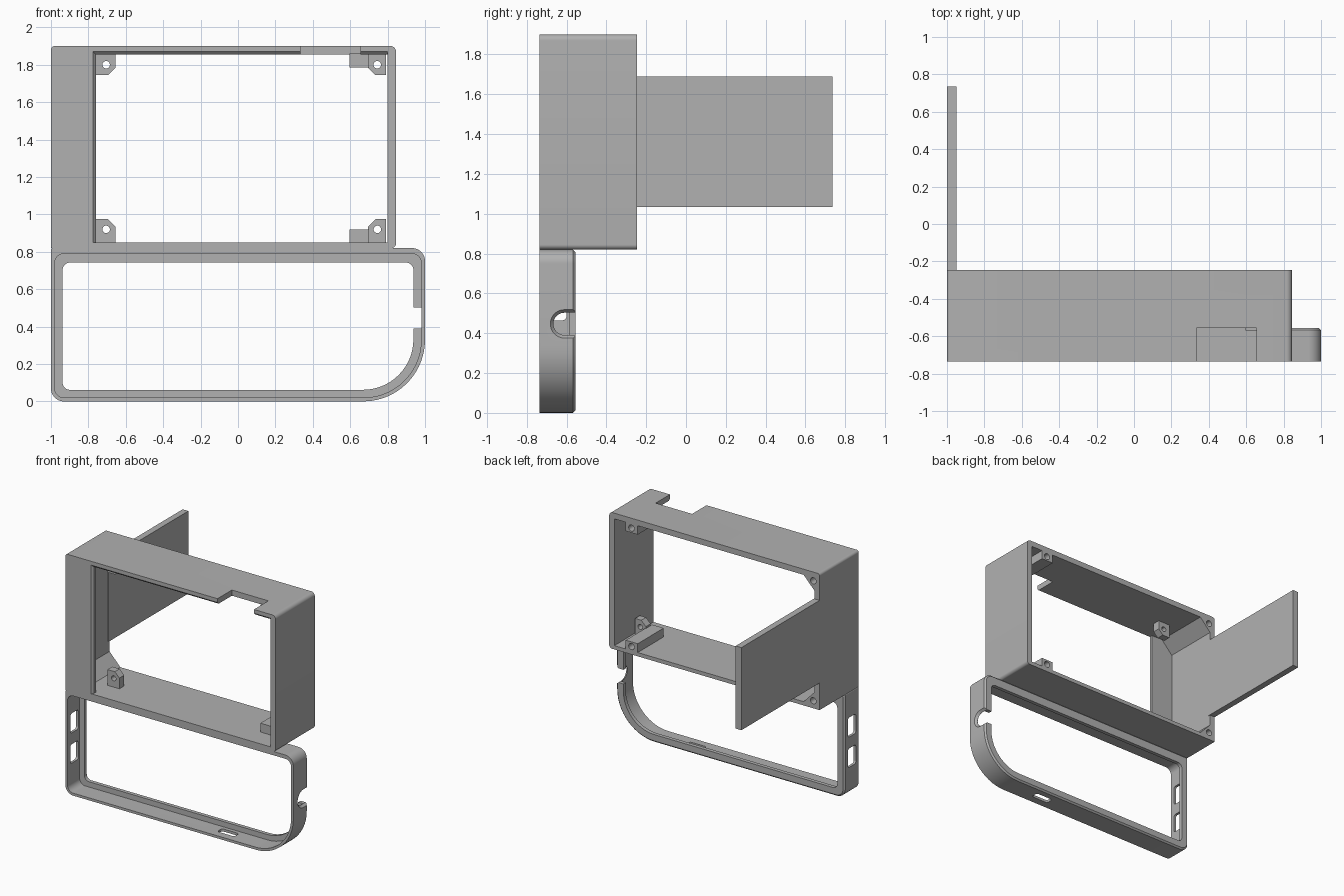
import bpy, bmesh
from math import sin, cos, pi, radians

cube = bpy.data.objects.get("Cube")
if cube:
    bpy.data.objects.remove(cube)

GREY = (0.44, 0.44, 0.44, 1)
mat = bpy.data.materials.new("plain_grey")
mat.use_nodes = True
mat.diffuse_color = GREY
mat.node_tree.nodes["Principled BSDF"].inputs["Base Color"].default_value = GREY

FRONT, BACK, FRAME_BACK = -0.735, -0.245, -0.555


def rounded(x0, x1, z0, z1, radii, steps=10):
    """Rectangle with radii for bottom left, bottom right, top right, top left."""
    bl, br, tr, tl = radii
    corners = [(x0 + bl, z0 + bl, bl, pi), (x1 - br, z0 + br, br, 1.5 * pi),
               (x1 - tr, z1 - tr, tr, 0), (x0 + tl, z1 - tl, tl, pi / 2)]
    pts = []
    for cx, cz, r, start in corners:
        n = steps if r > 0 else 0
        for i in range(n + 1):
            a = start + pi / 2 * i / max(n, 1)
            pts.append((cx + r * cos(a), cz + r * sin(a)))
    return pts


def rect(x0, x1, z0, z1):
    return rounded(x0, x1, z0, z1, (0, 0, 0, 0))


def circle(x, z, r, n=24):
    return [(x + r * cos(2 * pi * i / n), z + r * sin(2 * pi * i / n)) for i in range(n)]


def loft(name, sections, axis="y"):
    """Solid through (position, profile) sections along one axis."""
    place = {"x": lambda d, p: (d, p[0], p[1]),
             "y": lambda d, p: (p[0], d, p[1]),
             "z": lambda d, p: (p[0], p[1], d)}[axis]
    bm = bmesh.new()
    rings = [[bm.verts.new(place(d, p)) for p in prof] for d, prof in sections]
    for a, b in zip(rings, rings[1:]):
        for i in range(len(a)):
            j = (i + 1) % len(a)
            bm.faces.new((a[i], a[j], b[j], b[i]))
    bm.faces.new(rings[0])
    bm.faces.new(rings[-1])
    bmesh.ops.recalc_face_normals(bm, faces=bm.faces)
    mesh = bpy.data.meshes.new(name)
    bm.to_mesh(mesh)
    bm.free()
    mesh.materials.append(mat)
    obj = bpy.data.objects.new(name, mesh)
    bpy.context.collection.objects.link(obj)
    return obj


def prism(name, profile, d0, d1, axis="y"):
    return loft(name, [(d0, profile), (d1, profile)], axis)


def cut(obj, cutters):
    """Subtract the cutters, bake the result and drop the cutters."""
    for c in cutters:
        c.hide_render = True
        m = obj.modifiers.new("cut", "BOOLEAN")
        m.operation, m.solver, m.object = "DIFFERENCE", "EXACT", c
    deps = bpy.context.evaluated_depsgraph_get()
    mesh = bpy.data.meshes.new_from_object(obj.evaluated_get(deps))
    obj.modifiers.clear()
    obj.data = mesh
    for c in cutters:
        bpy.data.objects.remove(c)
    return obj


parts = []

# Upper housing: open box with gussets in the two corners of the thick side
LOW, HIGH = 0.85, 1.855
inner = [(-0.86, LOW), (0.8, LOW), (0.8, HIGH), (-0.86, HIGH),
         (-0.955, HIGH - 0.1), (-0.955, LOW + 0.1)]
shell = loft("upper_housing", [
    (FRONT, rounded(-1, 0.845, 0.82, 1.9, (0, 0.025, 0.03, 0.02))),
    (BACK, rounded(-1, 0.845, 0.82, 1.9, (0, 0.025, 0.03, 0.02)))])
cutters = [
    prism("cavity_cutter", inner, -0.9, 0),
    prism("notch_cutter", rect(0.335, 0.655, 1.7, 2), -0.9, FRAME_BACK),
    loft("bevel_cutter", [(FRONT - 0.001, rect(-0.775, 0.799, 1.5, 1.871)),
                          (FRONT + 0.016, rect(-0.775, 0.799, 1.5, HIGH - 0.001))])]
cutters += [prism("hole_cutter", circle(-0.945, z, 0.025), -0.4, 0) for z in (0.88, 1.83)]
parts.append(cut(shell, cutters))

# Front panel beside the opening, with a bevelled edge
parts.append(loft("front_panel", [
    (FRONT, rect(-0.97, -0.775, 0.84, 1.87)),
    (FRONT + 0.015, rect(-0.97, -0.76, 0.84, 1.87)),
    (-0.695, rect(-0.97, -0.76, 0.84, 1.87))]))

# Side arm reaching to the back
parts.append(prism("side_arm", rect(-1, -0.95, 1.035, 1.69), BACK - 0.02, -FRONT))

# Screw tabs at the four corners of the opening, and rear posts on one side
for level, base, up in (("lower", LOW, 1), ("upper", HIGH, -1)):
    height = 0.125 if up > 0 else 0.11
    for side, wall, out in (("right", -0.76, 1), ("left", 0.8, -1)):
        tip = wall + 0.105 * out
        root = wall - 0.01 * max(0, -out)
        top = base + up * height
        foot = base - 0.01 * up
        tab = prism(f"{level}_{side}_screw_tab", [
            (root, foot), (tip, foot), (tip, top - 0.04 * up),
            (tip - 0.04 * out, top), (root, top)], -0.55, -0.49)
        hole = circle(wall + 0.055 * out, base + up * (height - 0.055), 0.02)
        parts.append(cut(tab, [prism("hole_cutter", hole, -0.6, -0.4)]))
    z0, z1 = sorted((base - 0.005 * up, base + 0.07 * up))
    post = prism(f"{level}_rear_post", rect(0.595, 0.7, z0, z1), -0.57, BACK)
    hole = circle(0.65, base + 0.033 * up, 0.025)
    parts.append(cut(post, [prism("hole_cutter", hole, -0.4, 0)]))


# Lower frame: shallow tray with a lip at the back and one large corner
def frame_profile(inset, top, small, big, sharp):
    return rounded(-1 + inset, 1 - inset, inset, top, (small, big, small, sharp), 14)


outer = frame_profile(0, 0.82, 0.07, 0.33, 0.01)
frame = loft("lower_frame", [
    (FRONT, outer), (FRAME_BACK - 0.012, outer),
    (FRAME_BACK, frame_profile(0.012, 0.808, 0.058, 0.318, 0.01))])
slot_y = (-0.7, -0.6)
cutters = [
    prism("tray_cutter", frame_profile(0.02, 0.79, 0.05, 0.31, 0.05), -0.9, -0.585),
    prism("window_cutter", frame_profile(0.062, 0.742, 0.04, 0.27, 0.04), -0.9, -0.4),
    prism("bottom_slot_cutter",
          rounded(0.29, 0.44, -0.675, -0.615, (0.02,) * 4), -0.1, 0.05, "z")]
for z0, z1 in ((0.225, 0.375), (0.465, 0.62)):
    cutters.append(prism("side_slot_cutter",
                         rounded(*slot_y, z0, z1, (0.02,) * 4), -1.1, -0.965, "x"))


# Plug opening in the far wall, flared outward and open to the back
def plug(r):
    return rounded(-0.61 - r, -0.45, 0.447 - r, 0.447 + r, (r, 0, 0, r))


cutters.append(loft("plug_cutter", [
    (0.9, plug(0.056)), (0.981, plug(0.056)), (1.002, plug(0.073))], "x"))
parts.append(cut(frame, cutters))

# Smooth the rounded corners and keep the edges sharp
bpy.ops.object.select_all(action="DESELECT")
for p in parts:
    p.select_set(True)
bpy.context.view_layer.objects.active = parts[0]
bpy.ops.object.shade_smooth_by_angle(angle=radians(30))
